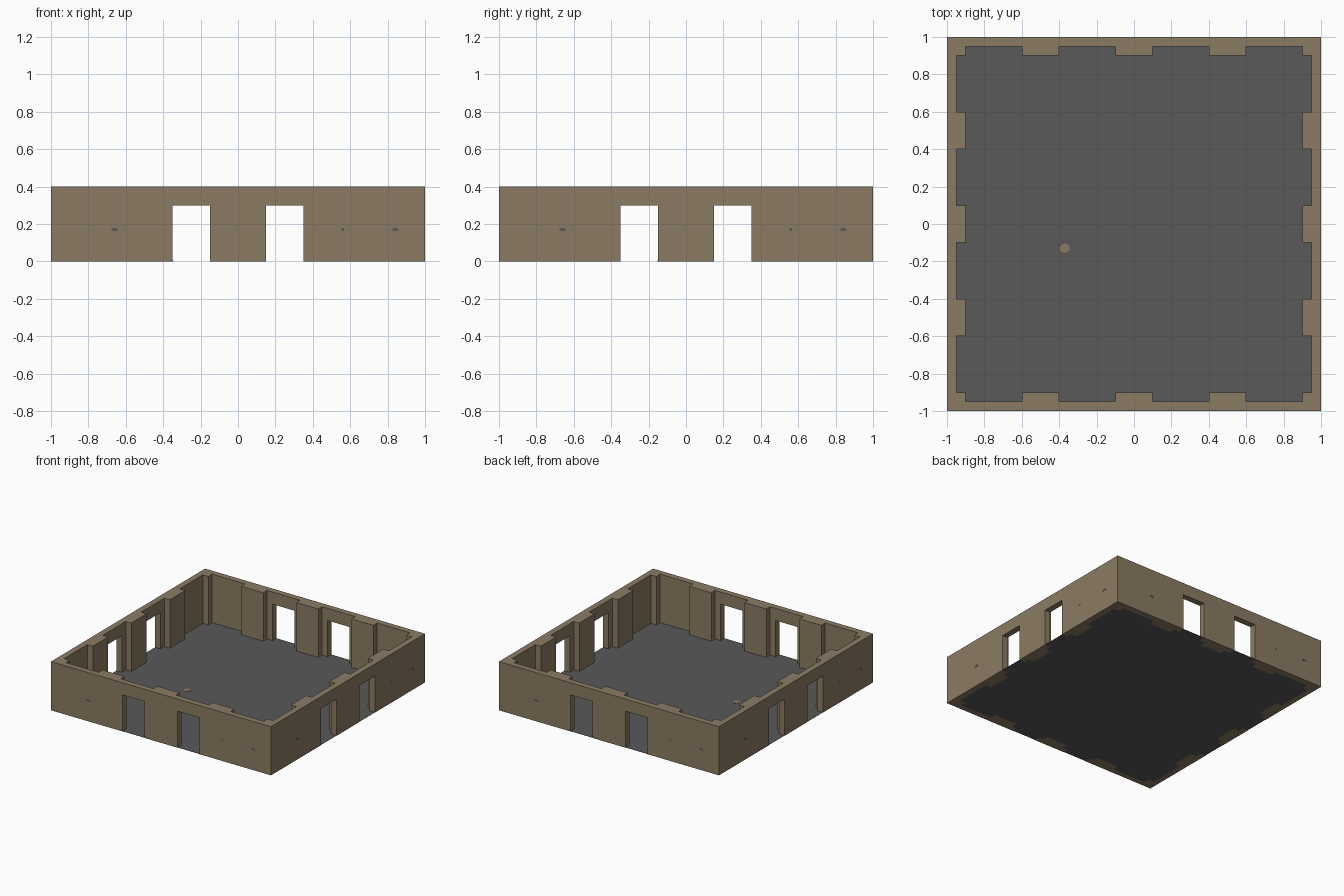
import bpy
import bmesh
from math import pi
from mathutils import Matrix

cube = bpy.data.objects.get("Cube")
if cube:
    bpy.data.objects.remove(cube)

HEIGHT, DOOR_HEIGHT = 0.4, 0.3
OUTER, INNER, PILASTER_FACE = 1.0, 0.95, 0.9


def make_material(name, color):
    mat = bpy.data.materials.new(name)
    mat.use_nodes = True
    mat.diffuse_color = color
    mat.node_tree.nodes["Principled BSDF"].inputs["Base Color"].default_value = color
    return mat


stone = make_material("tan stone", (0.26, 0.2, 0.127, 1))
slate = make_material("grey floor", (0.1, 0.1, 0.1, 1))


def prism(name, outline, offset, mat, turn=0):
    """Extrude a flat outline along an offset, then turn it about z."""
    bm = bmesh.new()
    face = bm.faces.new([bm.verts.new(p) for p in outline])
    result = bmesh.ops.extrude_face_region(bm, geom=[face], use_keep_orig=True)
    moved = [g for g in result["geom"] if isinstance(g, bmesh.types.BMVert)]
    bmesh.ops.translate(bm, verts=moved, vec=offset)
    bmesh.ops.recalc_face_normals(bm, faces=bm.faces)
    bm.transform(Matrix.Rotation(turn, 4, "Z"))
    mesh = bpy.data.meshes.new(name)
    bm.to_mesh(mesh)
    bm.free()
    mesh.materials.append(mat)
    obj = bpy.data.objects.new(name, mesh)
    bpy.context.scene.collection.objects.link(obj)
    return obj


def block(name, x0, x1, y0, y1, z0, z1, mat, turn=0):
    outline = [(x0, y0, z0), (x1, y0, z0), (x1, y1, z0), (x0, y1, z0)]
    return prism(name, outline, (0, 0, z1 - z0), mat, turn)


# Wall elevation with two doorways notched up from the ground
elevation = [(-OUTER, 0)]
for left, right in ((-0.35, -0.15), (0.15, 0.35)):
    elevation += [(left, 0), (left, DOOR_HEIGHT), (right, DOOR_HEIGHT), (right, 0)]
elevation += [(INNER, 0), (INNER, HEIGHT), (-OUTER, HEIGHT)]

for i, side in enumerate(("front", "left", "back", "right")):
    turn = i * pi / 2
    prism(side + "_wall", [(x, -OUTER, z) for x, z in elevation],
          (0, OUTER - INNER, 0), stone, turn)

    # Pilasters and corner post on the inner face
    for n, x in enumerate((-0.5, 0, 0.5)):
        block(f"{side}_pilaster_{n + 1}", x - 0.1, x + 0.1,
              -INNER, -PILASTER_FACE, 0, HEIGHT, stone, turn)
    block(side + "_corner_post", -INNER, -PILASTER_FACE,
          -INNER, -PILASTER_FACE, 0, HEIGHT, stone, turn)

    # Small dark chips on the outer face
    for n, (x, width) in enumerate(((-0.66, 0.03), (0.56, 0.014), (0.84, 0.03))):
        block(f"{side}_chip_{n + 1}", x - width / 2, x + width / 2,
              -OUTER - 0.001, -OUTER, 0.163, 0.178, slate, turn)

# Thin floor running under the doorways
edge = OUTER - 0.001
block("floor", -edge, edge, -edge, edge, 0.001, 0.002, slate)

# Round tan spot on the floor
bpy.ops.mesh.primitive_cylinder_add(vertices=10, radius=0.026, depth=0.002,
                                    location=(-0.37, -0.13, 0.003))
spot = bpy.context.object
spot.name = "floor_spot"
spot.data.materials.append(stone)
